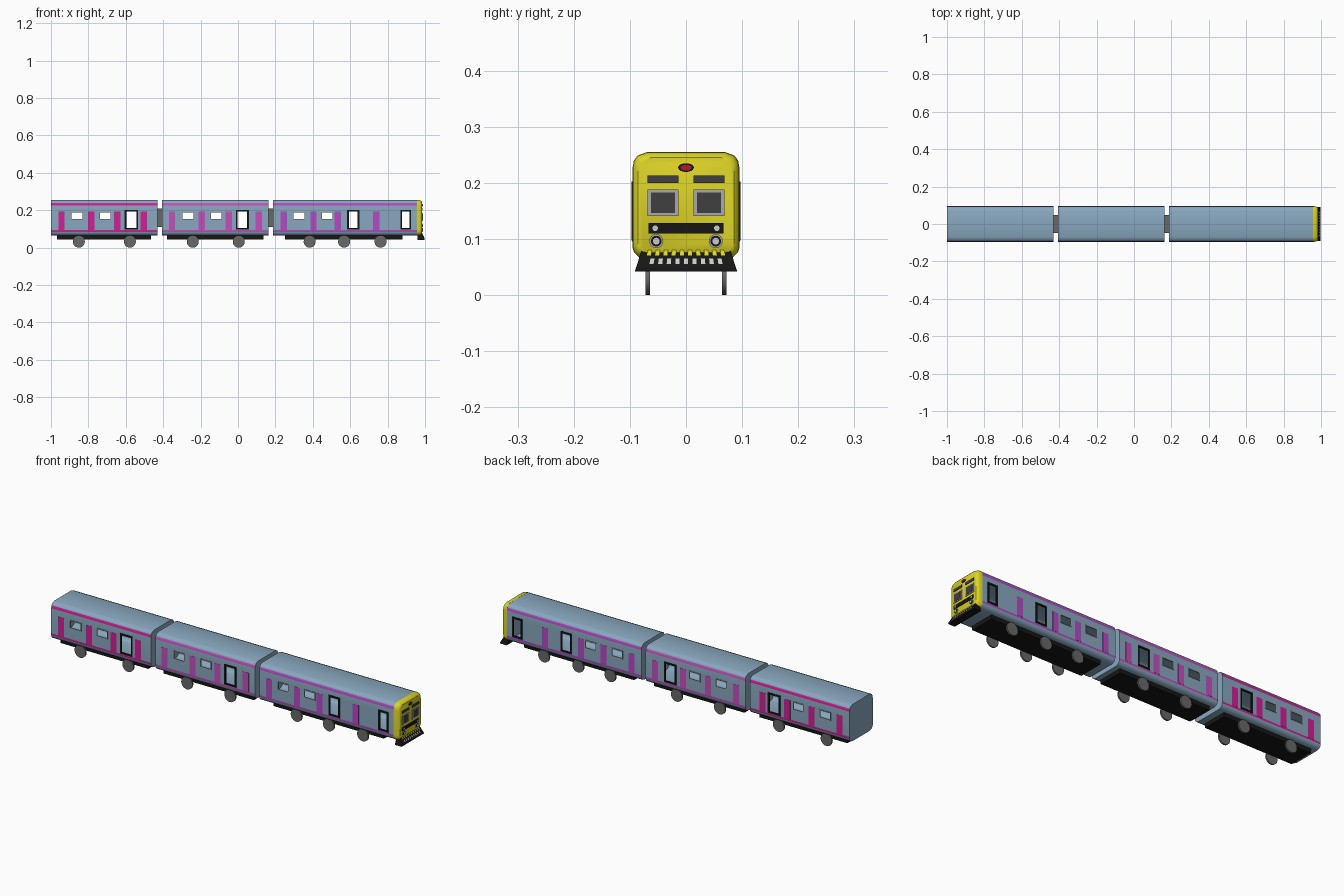
import bpy, bmesh, math
from mathutils import Matrix

if "Cube" in bpy.data.objects:
    bpy.data.objects.remove(bpy.data.objects["Cube"])

def material(name, rgb):
    m = bpy.data.materials.new(name)
    m.diffuse_color = (*rgb, 1)
    m.use_nodes = True
    m.node_tree.nodes["Principled BSDF"].inputs["Base Color"].default_value = m.diffuse_color
    return m

BLUE = material("body_blue", (0.25, 0.39, 0.52))
YELLOW = material("cab_yellow", (0.72, 0.66, 0.02))
BLACK = material("black", (0.008, 0.008, 0.008))
DARK = material("dark_glass", (0.05, 0.05, 0.05))
GREY = material("frame_grey", (0.4, 0.4, 0.42))
STEEL = material("wheel_steel", (0.14, 0.14, 0.14))
WHITE = material("lamp_white", (0.8, 0.8, 0.8))
RED = material("lamp_red", (0.5, 0.01, 0.01))
STRIPES = [material("stripe_magenta", (0.62, 0.015, 0.3)),
           material("stripe_pink", (0.55, 0.08, 0.5)),
           material("stripe_purple", (0.45, 0.07, 0.55))]

def make(name, bm, *mats, smooth=False):
    bmesh.ops.recalc_face_normals(bm, faces=bm.faces[:])
    me = bpy.data.meshes.new(name)
    bm.to_mesh(me)
    bm.free()
    ob = bpy.data.objects.new(name, me)
    bpy.context.collection.objects.link(ob)
    for m in mats:
        me.materials.append(m)
    if smooth:
        select(ob)
        bpy.ops.object.shade_smooth_by_angle(angle=math.radians(35))
    return ob

def select(ob):
    bpy.ops.object.select_all(action='DESELECT')
    ob.select_set(True)
    bpy.context.view_layer.objects.active = ob

def box(bm, x0, x1, y0, y1, z0, z1):
    m = Matrix.Translation(((x0 + x1) / 2, (y0 + y1) / 2, (z0 + z1) / 2)) @ \
        Matrix.Diagonal((x1 - x0, y1 - y0, z1 - z0, 1))
    return bmesh.ops.create_cube(bm, size=1, matrix=m)["verts"]

def disc(bm, centre, r, depth, axis, squash=1):
    rot = Matrix.Rotation(math.pi / 2, 4, axis)
    m = Matrix.Translation(centre) @ Matrix.Diagonal((1, 1, squash, 1)) @ rot
    bmesh.ops.create_cone(bm, cap_ends=True, segments=24, radius1=r, radius2=r,
                          depth=depth, matrix=m)

# Half cross-section of a carriage, bottom to top
HALF = [(0.07, 0.064), (0.084, 0.068), (0.092, 0.076), (0.095, 0.085), (0.095, 0.095),
        (0.095, 0.225), (0.0925, 0.239), (0.086, 0.248), (0.07, 0.254)]
SECTION = HALF + [(-y, z) for y, z in reversed(HALF)]

def loft(stations):
    """Closed tube through (x, scale) stations of the section."""
    bm = bmesh.new()
    rings = [[bm.verts.new((x, y * s, 0.16 + (z - 0.16) * s)) for y, z in SECTION]
             for x, s in stations]
    n = len(SECTION)
    for a, b in zip(rings, rings[1:]):
        for i in range(n):
            bm.faces.new((a[i], a[(i + 1) % n], b[(i + 1) % n], b[i]))
    bm.faces.new(rings[0])
    bm.faces.new(rings[-1])
    return bm

def frame_boxes(bm, x0, x1, z0, z1, t):
    for s in (-1, 1):
        y0, y1 = sorted((s * 0.0925, s * 0.0975))
        box(bm, x0, x0 + t, y0, y1, z0, z1)
        box(bm, x1 - t, x1, y0, y1, z0, z1)
        box(bm, x0 + t, x1 - t, y0, y1, z0, z0 + t)
        box(bm, x0 + t, x1 - t, y0, y1, z1 - t, z1)

def carriage(label, x0, x1, windows, doors, bands, chassis, wheels, stripe):
    # Hollow shell with the two long stripes as coloured faces
    bm = loft([(x0, 1), (x1, 1)])
    for f in bm.faces:
        c = f.calc_center_median()
        if abs(c.y) > 0.09 and (0.085 < c.z < 0.095 or 0.225 < c.z < 0.24):
            f.material_index = 1
    body = make(label + "_body", bm, BLUE, stripe)
    cut = bmesh.new()
    for a, b in windows:
        box(cut, a, b, -0.2, 0.2, 0.153, 0.19)
    for a, b in doors:
        box(cut, a, b, -0.2, 0.2, 0.104, 0.195)
    cutter = make(label + "_cutter", cut)
    cutter.hide_render = True
    sol = body.modifiers.new("wall", 'SOLIDIFY')
    sol.thickness = 0.004
    sol.offset = -1
    boo = body.modifiers.new("openings", 'BOOLEAN')
    boo.object = cutter
    boo.operation = 'DIFFERENCE'
    boo.solver = 'EXACT'
    select(body)
    for m in ("wall", "openings"):
        bpy.ops.object.modifier_apply(modifier=m)
    bpy.data.objects.remove(cutter)
    select(body)
    bpy.ops.object.shade_smooth_by_angle(angle=math.radians(35))
    # Window and door surrounds
    bm = bmesh.new()
    for a, b in windows:
        frame_boxes(bm, a - 0.003, b + 0.003, 0.15, 0.193, 0.004)
    make(label + "_window_frames", bm, GREY)
    bm = bmesh.new()
    for a, b in doors:
        frame_boxes(bm, a - 0.008, b + 0.008, 0.097, 0.202, 0.009)
    make(label + "_door_frames", bm, BLACK)
    # Upright colour bands
    bm = bmesh.new()
    for a in bands:
        for s in (-1, 1):
            box(bm, a, a + 0.034, *sorted((s * 0.094, s * 0.0958)), 0.095, 0.192)
    make(label + "_upright_bands", bm, stripe)
    # Underframe and wheels
    bm = bmesh.new()
    box(bm, *chassis, -0.066, 0.066, 0.043, 0.066)
    make(label + "_underframe", bm, BLACK)
    bm = bmesh.new()
    for x in wheels:
        for s in (-1, 1):
            disc(bm, (x, s * 0.068, 0.032), 0.032, 0.008, 'X')
    make(label + "_wheels", bm, STEEL, smooth=True)

carriage("rear_car", -1.0, -0.431, [(-0.891, -0.831), (-0.738, -0.68)], [(-0.598, -0.543)],
         [-0.961, -0.801, -0.662, -0.52], (-0.968, -0.466), (-0.851, -0.578), STRIPES[0])
carriage("middle_car", -0.405, 0.164, [(-0.298, -0.238), (-0.146, -0.088)], [(-0.003, 0.05)],
         [-0.37, -0.21, -0.067, 0.094], (-0.38, 0.137), (-0.242, 0.004), STRIPES[1])
carriage("front_car", 0.188, 0.957, [(0.297, 0.356), (0.447, 0.506)],
         [(0.592, 0.641), (0.876, 0.918)],
         [0.227, 0.387, 0.516, 0.722], (0.25, 0.88), (0.383, 0.567, 0.762), STRIPES[2])

# Gangways between the carriages
bm = bmesh.new()
for a, b in ((-0.433, -0.403), (0.162, 0.19)):
    box(bm, a, b, -0.048, 0.048, 0.11, 0.21)
make("gangways", bm, STEEL)

# Yellow cab nose
make("cab_nose", loft([(0.956, 1.005), (0.97, 0.995), (0.979, 0.96), (0.984, 0.9)]),
     YELLOW, smooth=True)

# Cab windscreens, destination panels and lamps
FX = 0.984
frames, glass, bar = bmesh.new(), bmesh.new(), bmesh.new()
rings, blacks, lamps = bmesh.new(), bmesh.new(), bmesh.new()
for s in (-1, 1):
    box(frames, FX - 0.003, FX + 0.003, *sorted((s * 0.013, s * 0.069)), 0.141, 0.188)
    box(glass, FX, FX + 0.004, *sorted((s * 0.02, s * 0.062)), 0.146, 0.183)
    box(glass, FX - 0.003, FX + 0.003, *sorted((s * 0.013, s * 0.069)), 0.2, 0.213)
    disc(rings, (FX, s * 0.053, 0.096), 0.0125, 0.006, 'Y')
    disc(blacks, (FX, s * 0.053, 0.096), 0.0095, 0.008, 'Y')
    disc(lamps, (FX, s * 0.053, 0.096), 0.006, 0.010, 'Y')
    disc(lamps, (FX, s * 0.055, 0.119), 0.005, 0.008, 'Y')
box(bar, FX - 0.003, FX + 0.003, -0.067, 0.067, 0.11, 0.128)
disc(blacks, (FX - 0.001, 0, 0.227), 0.014, 0.008, 'Y', 0.55)
make("windscreen_frames", frames, GREY)
make("windscreen_glass", glass, DARK)
make("lamp_bar", bar, BLACK)
make("headlamp_rings", rings, GREY, smooth=True)
make("lamp_housings", blacks, BLACK, smooth=True)
make("headlamps", lamps, WHITE, smooth=True)
bm = bmesh.new()
disc(bm, (FX, 0, 0.227), 0.010, 0.009, 'Y', 0.5)
make("top_red_lamp", bm, RED, smooth=True)

# Sloping track guard with yellow and pale bars
bm = bmesh.new()
prof = [(0.96, 0.08), (0.982, 0.08), (0.998, 0.048), (0.998, 0.042), (0.96, 0.042)]
sides = [[bm.verts.new((x, s * (0.079 + (0.08 - z) * 0.32), z)) for x, z in prof]
         for s in (-1, 1)]
for i in range(5):
    j = (i + 1) % 5
    bm.faces.new((sides[0][i], sides[0][j], sides[1][j], sides[1][i]))
for ring in sides:
    bm.faces.new(ring)
make("track_guard", bm, BLACK)

def guard_bars(name, count, z0, z1, mat):
    bm = bmesh.new()
    for i in range(count):
        y = (i - (count - 1) / 2) * 0.0143
        for v in box(bm, 0.979, 0.984, y - 0.0035, y + 0.0035, z0, z1):
            v.co.x += (0.08 - v.co.z) * 0.5
            v.co.y *= 1 + (0.08 - v.co.z) * 3
    make(name, bm, mat)

guard_bars("guard_yellow_bars", 10, 0.07, 0.081, YELLOW)
guard_bars("guard_pale_bars", 9, 0.055, 0.065, WHITE)
